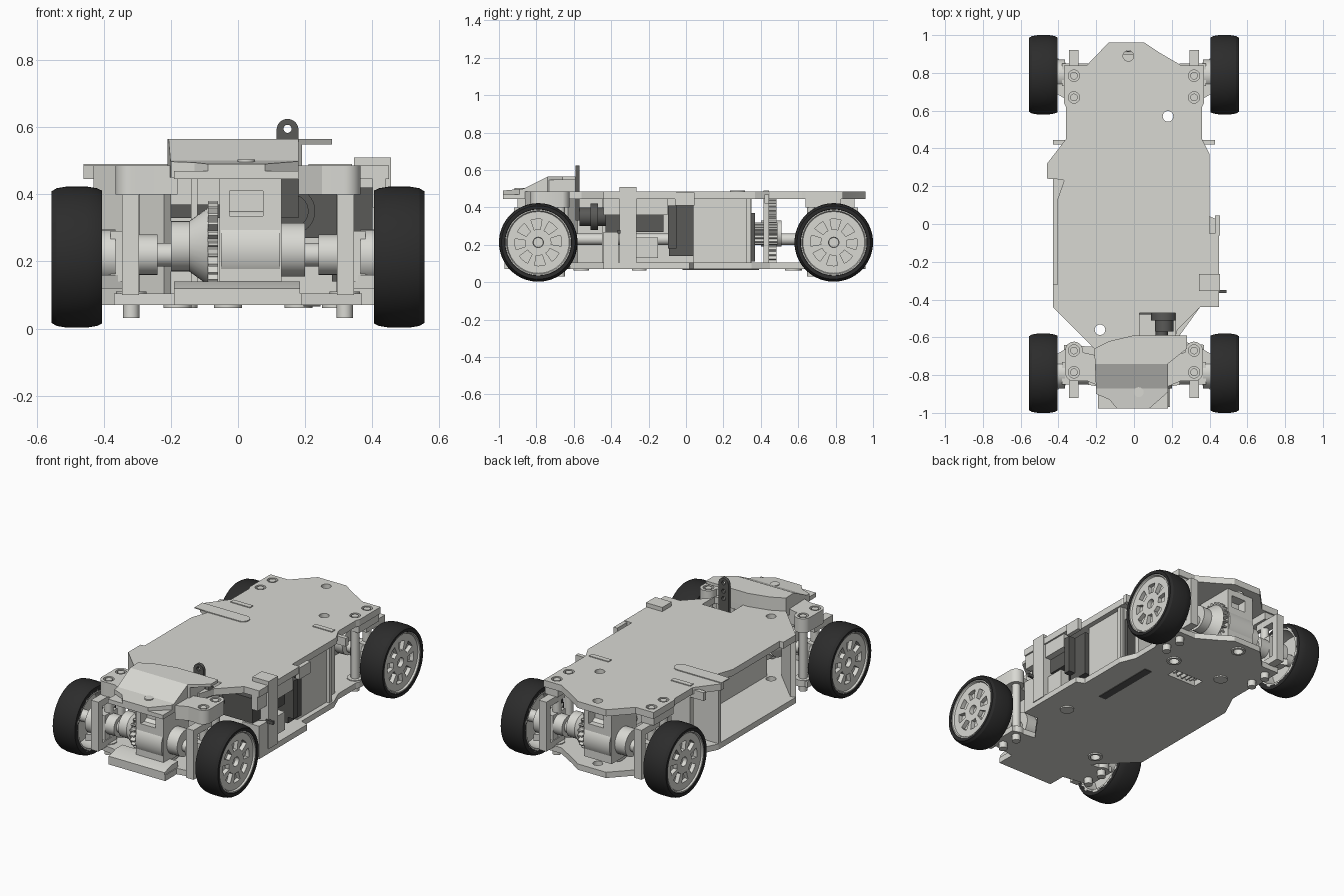
import bpy, bmesh, math
from mathutils import Matrix

if "Cube" in bpy.data.objects:
    bpy.data.objects.remove(bpy.data.objects["Cube"])
parts = []

def material(name, rgb):
    m = bpy.data.materials.new(name)
    m.use_nodes = True
    m.diffuse_color = (*rgb, 1)
    m.node_tree.nodes["Principled BSDF"].inputs["Base Color"].default_value = (*rgb, 1)
    return m

GREY = material("light grey plastic", (0.69, 0.69, 0.65))
RUBBER = material("black rubber", (0.025, 0.025, 0.025))
DARK = material("dark grey plastic", (0.1, 0.1, 0.095))

def finish(name, bm, mat):
    bmesh.ops.recalc_face_normals(bm, faces=bm.faces)
    mesh = bpy.data.meshes.new(name)
    bm.to_mesh(mesh)
    bm.free()
    mesh.materials.append(mat)
    parts.append(bpy.data.objects.new(name, mesh))
    bpy.context.collection.objects.link(parts[-1])
    return parts[-1]

# Extrude a flat outline from a to b along the chosen axis
def prism(name, pts, a, b, mat=GREY, axis="z"):
    place = {"x": lambda u, v, w: (w, u, v), "y": lambda u, v, w: (u, w, v), "z": lambda u, v, w: (u, v, w)}[axis]
    bm = bmesh.new()
    low, high = [[bm.verts.new(place(u, v, w)) for u, v in pts] for w in (a, b)]
    bm.faces.new(low)
    bm.faces.new(high)
    for i in range(len(pts)):
        bm.faces.new((low[i - 1], low[i], high[i], high[i - 1]))
    return finish(name, bm, mat)

def box(name, x0, x1, y0, y1, z0, z1, mat=GREY):
    return prism(name, [(x0, y0), (x1, y0), (x1, y1), (x0, y1)], z0, z1, mat)

def circle(u, v, r, n=32, start=0.0, sweep=2 * math.pi):
    angles = [start + sweep * i / n for i in range(n)]
    return [(u + r * math.cos(t), v + r * math.sin(t)) for t in angles]

def rod(name, u, v, r, a, b, axis, mat=GREY):
    return prism(name, circle(u, v, r), a, b, mat, axis)

def gear(name, u, v, r, depth, teeth, a, b, axis):
    ring = [(r - depth * (i % 4 > 1), math.pi * i / teeth / 2) for i in range(teeth * 4)]
    return prism(name, [(u + q * math.cos(t), v + q * math.sin(t)) for q, t in ring], a, b, GREY, axis)

# Revolve a closed profile of (x, radius) about a line parallel to x
def lathe(name, prof, y, z, n, mat, recess=None):
    bm = bmesh.new()
    rings = [[bm.verts.new((x, v, w)) for v, w in circle(y, z, r, n)] for x, r in prof]
    picked = []
    for k, p in enumerate(rings):
        q = rings[(k + 1) % len(rings)]
        for i in range(n):
            f = bm.faces.new((p[i - 1], p[i], q[i], q[i - 1]))
            if k == recess and i % 5 < 3:
                picked.append(f)
    if picked:
        new = bmesh.ops.extrude_face_region(bm, geom=picked)["geom"]
        bmesh.ops.delete(bm, geom=picked, context="FACES_ONLY")
        bmesh.ops.translate(bm, vec=(-0.025, 0, 0), verts=[g for g in new if isinstance(g, bmesh.types.BMVert)])
    return finish(name, bm, mat)

# Apply a cutter to some parts, then remove it
def cut(objs, cutter, operation="DIFFERENCE"):
    for obj in objs:
        mod = obj.modifiers.new("cut", "BOOLEAN")
        mod.object, mod.operation, mod.solver = cutter, operation, "EXACT"
        bpy.context.view_layer.objects.active = obj
        bpy.ops.object.modifier_apply(modifier=mod.name)
    parts.remove(cutter)
    bpy.data.objects.remove(cutter)

def copies(objs, sx, sy, suffix):
    for o in objs:
        mesh = o.data.copy()
        mesh.transform(Matrix.Diagonal((sx, sy, 1, 1)))
        if sx * sy < 0:
            mesh.flip_normals()
        parts.append(bpy.data.objects.new(o.name + suffix, mesh))
        bpy.context.collection.objects.link(parts[-1])

# Chassis decks
tail = [(0.055, 0.96), (0.13, 0.91), (0.25, 0.84), (0.37, 0.84), (0.37, 0.64), (0.36, 0.62), (0.36, 0.45)]
tail_left = [(-x, y) for x, y in reversed(tail[2:])] + [(-0.135, 0.96)]
top = prism("top_deck", tail + [(0.4, 0.37), (0.4, -0.05), (0.45, -0.05), (0.45, -0.44), (0.35, -0.44),
            (0.23, -0.56), (0.2, -0.66), (-0.21, -0.66), (-0.43, -0.44), (-0.43, -0.32), (-0.405, -0.32),
            (-0.405, 0.13), (-0.37, 0.23), (-0.46, 0.29), (-0.46, 0.32)] + tail_left, 0.445, 0.485)
bottom = prism("bottom_deck", tail + [(0.4, 0.35), (0.4, 0.04), (0.45, 0.02), (0.45, -0.44), (0.35, -0.44),
               (0.22, -0.62), (0.37, -0.64), (0.37, -0.83), (0.19, -0.86), (0.19, -0.97), (-0.19, -0.97),
               (-0.19, -0.86), (-0.37, -0.83), (-0.37, -0.64), (-0.22, -0.65), (-0.43, -0.44),
               (-0.43, 0.3)] + tail_left, 0.07, 0.105)
cut([top], box("notch_cutter", 0.03, 0.22, -0.59, -0.47, 0.4, 0.5))
for x, y in ((-0.03, 0.89), (0.18, 0.57), (-0.18, -0.56)):
    boss = rod("hole_boss", x, y, 0.042, 0.062, 0.072, "z")
    cut([top, bottom, boss], rod("hole_cutter", x, y, 0.028, 0, 0.6, "z"))
cut([bottom], box("slot_cutter", -0.1, 0.1, 0.42, 0.49, 0, 0.2))
box("motor_slot", 0.195, 0.245, -0.02, 0.39, 0.066, 0.072, DARK)
for x, y in ((0.29, -0.25), (-0.16, 0.58)):
    rod("bottom_boss", x, y, 0.04, 0.062, 0.072, "z")
prism("finger_tab", [(-0.46, 0.24), (-0.46, 0.315)] + circle(-0.16, 0.275, 0.04, 12, math.pi / 2, -math.pi)
      + [(-0.37, 0.235)], 0.484, 0.49)

# Compartment walls
box("inner_wall", -0.14, -0.12, -0.58, 0.3, 0.1, 0.45)
box("bay_rear_wall", -0.43, -0.12, 0.28, 0.3, 0.1, 0.45)
prism("bay_front_wall", [(-0.43, -0.44), (-0.22, -0.65), (-0.2, -0.63), (-0.4, -0.43)], 0.1, 0.45)
box("side_wall", 0.35, 0.37, 0.04, 0.35, 0.1, 0.45)
box("rear_bulkhead", -0.12, 0.39, 0.32, 0.345, 0.1, 0.45)
box("front_bulkhead", -0.12, 0.1, -0.45, -0.43, 0.1, 0.45)
box("side_post", 0.345, 0.455, -0.355, -0.265, 0.1, 0.51)
box("side_clip", 0.43, 0.455, -0.06, 0.045, 0.41, 0.48)
box("side_upper_wall", 0.4, 0.44, -0.44, -0.1, 0.36, 0.45)
box("side_bracket", 0.36, 0.42, -0.28, -0.15, 0.13, 0.24)
prism("corner_wall", [(0.45, -0.44), (0.45, -0.36), (0.43, -0.36), (0.34, -0.44)], 0.1, 0.27)
copies([box("deck_tab_slot", 0.21, 0.34, 0.415, 0.445, 0.1, 0.49),
        box("deck_side_tab", 0.33, 0.43, 0.42, 0.445, 0.42, 0.47)], -1, 1, "_right")

# Servos, motor and steering horn
box("steering_servo", 0.1, 0.4, -0.43, -0.12, 0.27, 0.42, DARK)
box("steering_link", -0.2, 0.1, -0.48, -0.46, 0.33, 0.37, DARK)
rod("servo_shaft", 0.16, 0.35, 0.05, -0.57, -0.42, "y", DARK)
rod("servo_shaft_collar", 0.16, 0.35, 0.07, -0.51, -0.47, "y", DARK)
horn = prism("steering_horn", [(0.115, 0.33), (0.18, 0.33)] + circle(0.1475, 0.592, 0.0325, 16, 0, math.pi)
             + [(0.115, 0.592)], -0.59, -0.57, DARK, "y")
for z in (0.595, 0.545, 0.5):
    cut([horn], rod("horn_hole_cutter", 0.1475, z, 0.012, -0.7, -0.5, "y"))
box("side_servo", 0.28, 0.398, -0.09, 0.04, 0.14, 0.41, DARK)
box("side_servo_cap", 0.39, 0.44, -0.095, -0.052, 0.18, 0.41, DARK)
box("side_pin", 0.44, 0.49, -0.365, -0.35, 0.26, 0.28, DARK)
box("motor_plate", 0.04, 0.36, 0.345, 0.37, 0.11, 0.37, DARK)

# Drive shaft and spur gears
rod("drive_shaft", 0, 0.23, 0.03, -0.75, 0.75, "y")
gear("spur_gear", 0, 0.26, 0.185, 0.018, 36, 0.43, 0.485, "y")
rod("spur_hub", 0, 0.26, 0.07, 0.4, 0.51, "y")
gear("pinion_gear", 0.2, 0.26, 0.06, 0.014, 14, 0.37, 0.49, "y")

# Gearbox at each end, turned half a circle for the rear
first = len(parts)
housing = box("gearbox", -0.055, 0.13, -0.9, -0.66, 0.13, 0.45)
cut([housing], box("gearbox_window_cutter", -0.025, 0.075, -1, -0.84, 0.335, 0.41))
rod("gearbox_barrel", -0.79, 0.235, 0.125, -0.05, 0.125, "x")
rod("axle_housing", -0.79, 0.235, 0.08, 0.12, 0.2, "x")
gear("bevel_gear", -0.79, 0.255, 0.125, 0.03, 24, -0.09, -0.06, "x")
lathe("bevel_cone", [(-0.2, 0.001), (-0.2, 0.075), (-0.145, 0.075), (-0.09, 0.115), (-0.09, 0.001)],
      -0.79, 0.245, 32, GREY)
copies(parts[first:], -1, -1, "_rear")

# Suspension and wheel, one for each corner
first = len(parts)
lathe("tyre", [(0.405, 0.17), (0.405, 0.198), (0.42, 0.205), (0.45, 0.21), (0.51, 0.21), (0.54, 0.205),
      (0.555, 0.196), (0.553, 0.178), (0.54, 0.17)], -0.79, 0.213, 64, RUBBER)
lathe("wheel_rim", [(0.515, 0.001), (0.515, 0.026), (0.54, 0.028), (0.54, 0.07), (0.54, 0.125), (0.54, 0.165),
      (0.55, 0.17), (0.55, 0.179), (0.405, 0.179), (0.405, 0.162), (0.5, 0.155), (0.5, 0.001)],
      -0.79, 0.213, 40, GREY, recess=3)
rod("axle", -0.79, 0.22, 0.035, 0.18, 0.51, "x")
rod("axle_joint", -0.79, 0.22, 0.06, 0.24, 0.3, "x")
rod("wheel_bearing", -0.79, 0.215, 0.08, 0.365, 0.42, "x")
box("knuckle", 0.3, 0.38, -0.85, -0.73, 0.14, 0.29)
prism("steering_arm", [(0.32, -0.74), (0.36, -0.66), (0.41, -0.69), (0.41, -0.74)], 0.24, 0.28)
prism("lower_link", [(0.34, -0.84), (0.41, -0.88), (0.41, -0.82), (0.38, -0.76)], 0.12, 0.16)
box("carrier_front", 0.295, 0.345, -0.92, -0.88, 0.11, 0.4)
box("carrier_top", 0.295, 0.345, -0.92, -0.74, 0.36, 0.4)
box("carrier_bottom", 0.295, 0.345, -0.92, -0.74, 0.1, 0.14)
for y in (-0.67, -0.785):
    rod("pillar", 0.318, y, 0.024, 0.032, 0.42, "z")
    rod("foot_flange", 0.318, y, 0.045, 0.07, 0.11, "z")
    rod("screw_head", 0.318, y, 0.02, 0.45, 0.483, "z")
corner = parts[first:]
for sx, sy, suffix in ((-1, 1, "_front_right"), (1, -1, "_rear_left"), (-1, -1, "_rear_right")):
    copies(corner, sx, sy, suffix)

# Upper mounts with recessed screws
upper = prism("upper_mount", [(0.18, -0.7), (0.27, -0.68)] + circle(0.318, -0.67, 0.047, 12, 2.8, -2.8)
              + circle(0.318, -0.785, 0.047, 12, 0, -1.8) + [(0.25, -0.83), (0.18, -0.86)], 0.4, 0.485)
for y in (-0.67, -0.785):
    for x, sy in ((0.318, 1), (0.318, -1), (-0.318, -1)):
        cut([upper, top], rod("screw_cutter", x, sy * y, 0.03, 0.465, 0.6, "z"))
copies([upper, box("rear_upper_mount", 0.28, 0.365, 0.64, 0.83, 0.4, 0.45)], -1, 1, "_right")

# Sloped front cover with trimmed corners, and lower lip
cover = prism("front_cover", [(-0.59, 0.45), (-0.59, 0.565), (-0.74, 0.565), (-0.87, 0.5), (-0.98, 0.49),
              (-0.98, 0.45)], -0.21, 0.3, GREY, "x")
cut([cover], prism("cover_trim", [(0.28, -0.5), (0.28, -0.66), (0.18, -0.74), (0.18, -0.89), (0.08, -0.978),
    (-0.09, -0.978), (-0.13, -0.93), (-0.2, -0.9), (-0.21, -0.66), (-0.13, -0.62), (0.04, -0.58)],
    0.3, 0.7), "INTERSECT")
cut([cover], box("cover_underside_cutter", 0.19, 0.4, -0.8, -0.5, 0.3, 0.548))
rod("cover_screw", 0.025, -0.89, 0.026, 0.48, 0.503, "z")
box("cover_base", -0.19, 0.18, -0.978, -0.66, 0.445, 0.47)
prism("front_lip", [(-0.97, 0.105), (-0.97, 0.12), (-0.9, 0.14), (-0.84, 0.14), (-0.84, 0.105)], -0.19, 0.185, GREY, "x")

# Smooth the round parts, keep edges sharp
bpy.ops.object.select_all(action="DESELECT")
for o in parts:
    o.select_set(True)
bpy.context.view_layer.objects.active = parts[0]
bpy.ops.object.shade_smooth_by_angle(angle=math.radians(20))
